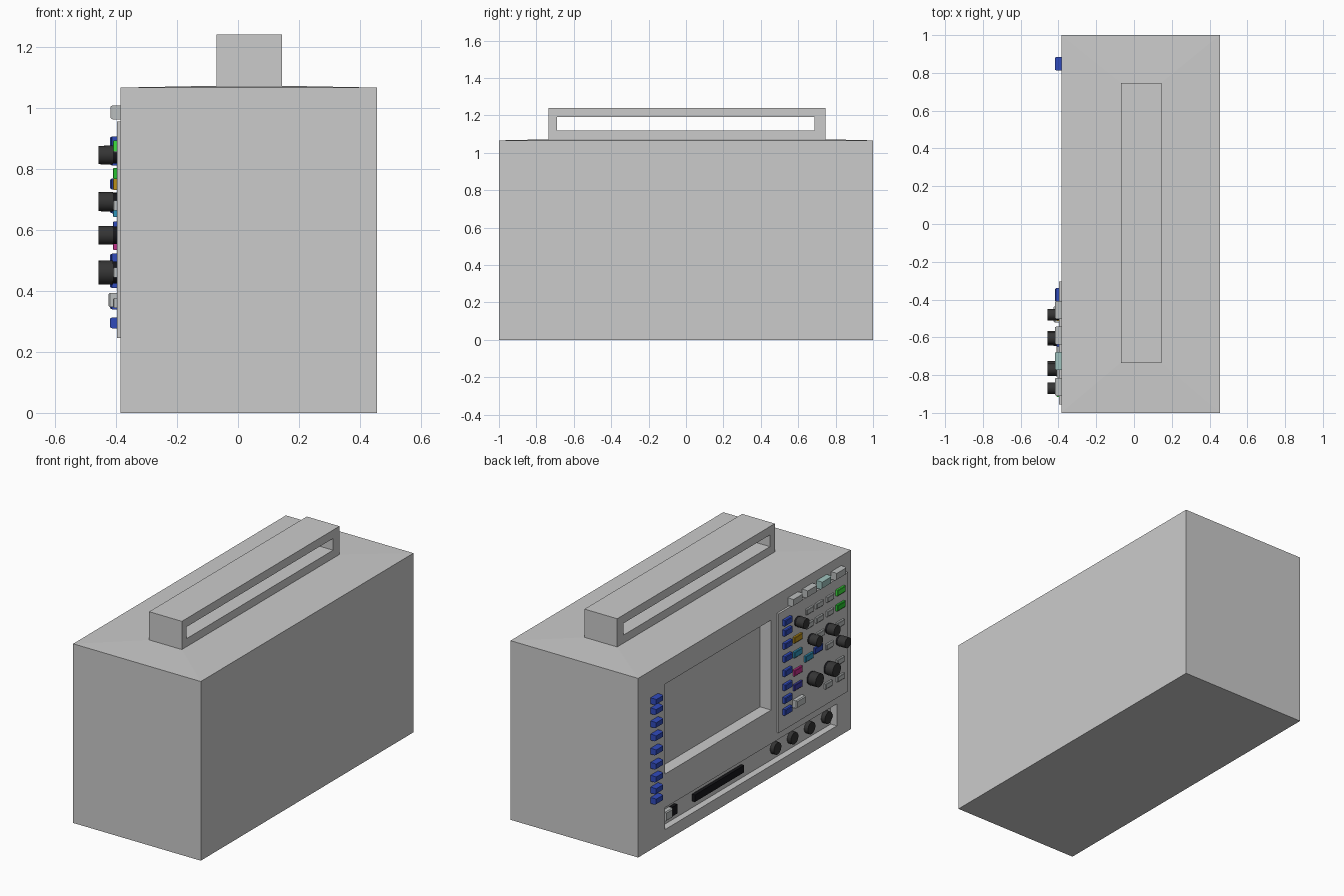
import bpy, bmesh, math
from mathutils import Matrix, Vector

if "Cube" in bpy.data.objects:
    bpy.data.objects.remove(bpy.data.objects["Cube"])

FACE = -0.385      # control face of the case
PANEL = -0.397     # raised control panel
BAY = -0.345       # back of the connector recess


def material(name, rgb):
    m = bpy.data.materials.new(name)
    m.diffuse_color = (*rgb, 1)
    m.use_nodes = True
    m.node_tree.nodes["Principled BSDF"].inputs["Base Color"].default_value = m.diffuse_color
    return m


blue = material("blue", (0.03, 0.07, 0.5))
navy = material("navy", (0.05, 0.05, 0.4))
green = material("green", (0.02, 0.55, 0.03))
bright = material("bright_green", (0.05, 0.75, 0.05))
amber = material("amber", (0.5, 0.28, 0.01))
cyan = material("cyan", (0.03, 0.3, 0.5))
pink = material("pink", (0.55, 0.03, 0.25))
pale = material("pale_grey", (0.5, 0.52, 0.52))
teal = material("pale_teal", (0.35, 0.55, 0.52))
dark = material("dark_grey", (0.035, 0.035, 0.035))
black = material("black", (0.008, 0.008, 0.01))


def finish(bm, name, mat=None):
    bmesh.ops.recalc_face_normals(bm, faces=bm.faces)
    me = bpy.data.meshes.new(name)
    bm.to_mesh(me)
    bm.free()
    ob = bpy.data.objects.new(name, me)
    bpy.context.collection.objects.link(ob)
    if mat:
        me.materials.append(mat)
    return ob


def box_bm(lo, hi):
    lo, hi = Vector(lo), Vector(hi)
    bm = bmesh.new()
    bmesh.ops.create_cube(bm, size=1, matrix=Matrix.Translation((lo + hi) / 2)
                          @ Matrix.Diagonal((*(hi - lo), 1)))
    return bm


def box(name, lo, hi, mat=None):
    return finish(box_bm(lo, hi), name, mat)


def cut(ob, lo, hi):
    cutter = box("cutter", lo, hi)
    cutter.hide_render = True
    mod = ob.modifiers.new("recess", 'BOOLEAN')
    mod.operation, mod.solver, mod.object = 'DIFFERENCE', 'EXACT', cutter
    bpy.context.view_layer.objects.active = ob
    bpy.ops.object.modifier_apply(modifier=mod.name)
    bpy.data.objects.remove(cutter)


def button(name, y, z, w, h, depth, mat, base=FACE):
    # block key with a slightly smaller raised front
    bm = box_bm((base - depth * 0.8, y - w / 2, z - h / 2), (base + 0.002, y + w / 2, z + h / 2))
    bm.normal_update()
    front = min(bm.faces, key=lambda f: f.calc_center_median().x)
    bmesh.ops.inset_region(bm, faces=[front], thickness=h * 0.14)
    for v in front.verts:
        v.co.x = base - depth
    return finish(bm, name, mat)


def disc(name, y, z, r, x0, x1, mat, r2=None):
    # cylinder pointing out of the control face
    bm = bmesh.new()
    bmesh.ops.create_cone(bm, cap_ends=True, segments=24, radius1=r, radius2=r2 or r,
                          depth=abs(x1 - x0),
                          matrix=Matrix.Translation(((x0 + x1) / 2, y, z))
                          @ Matrix.Rotation(-math.pi / 2, 4, 'Y'))
    ob = finish(bm, name, mat)
    bpy.ops.object.select_all(action='DESELECT')
    ob.select_set(True)
    bpy.context.view_layer.objects.active = ob
    bpy.ops.object.shade_smooth_by_angle(angle=math.radians(40))
    return ob


# Case with a very low hipped top rising to the handle
bm = box_bm((FACE, -1, 0), (0.455, 1, 1.066))
top = max(bm.faces, key=lambda f: f.calc_center_median().z)
ring = bmesh.ops.inset_region(bm, faces=[top], thickness=0.1)
for v in top.verts:
    v.co = Vector((-0.07 if v.co.x < 0.03 else 0.145, -0.735 if v.co.y < 0 else 0.747, 1.072))
case = finish(bm, "case")
cut(case, (FACE - 0.1, -0.25, 0.40), (FACE + 0.072, 0.746, 0.935))   # screen recess
cut(case, (FACE - 0.1, -0.868, 0.07), (BAY, 0.746, 0.20))            # connector recess

# Carrying handle with a through slot
handle = box("handle", (-0.07, -0.735, 1.066), (0.145, 0.747, 1.24))
cut(handle, (-0.2, -0.69, 1.12), (0.3, 0.687, 1.19))

# Raised control panel
box("control_panel", (PANEL, -0.955, 0.245), (FACE + 0.002, -0.305, 0.955))

# Blue soft keys on both sides of the screen
rows = (0.888, 0.828, 0.75, 0.672, 0.588, 0.504, 0.427, 0.357, 0.295)
for i, z in enumerate(rows):
    button(f"left_soft_key_{i}", 0.848, z, 0.07, 0.036, 0.034, blue)
    if i < 8:
        button(f"right_soft_key_{i}", -0.375, z, 0.07, 0.036, 0.02, blue, PANEL)

# Top row keys above the panel
for i, (y, m) in enumerate(((-0.455, pale), (-0.59, pale), (-0.725, teal), (-0.862, pale))):
    button(f"top_key_{i}", y, 0.985, 0.095, 0.046, 0.033, m)

# Coloured channel and run keys
for i, (y, z, m) in enumerate((
        (-0.475, 0.748, amber), (-0.475, 0.66, cyan), (-0.475, 0.552, pink), (-0.475, 0.465, navy),
        (-0.58, 0.595, cyan), (-0.668, 0.61, blue), (-0.878, 0.875, bright), (-0.878, 0.785, green))):
    button(f"colour_key_{i}", y, z, 0.075, 0.036, 0.013, m, PANEL)
button("menu_key", -0.478, 0.37, 0.085, 0.046, 0.028, pale, PANEL)

# Small pale keys
for i, (y, z) in enumerate((
        (-0.587, 0.87), (-0.68, 0.87), (-0.78, 0.87), (-0.587, 0.785), (-0.68, 0.785), (-0.78, 0.785),
        (-0.69, 0.69), (-0.775, 0.59), (-0.878, 0.68), (-0.878, 0.46), (-0.878, 0.36), (-0.765, 0.36))):
    button(f"small_key_{i}", y, z, 0.065, 0.032, 0.012, pale, PANEL)

# Rotary knobs with a thin base collar
for i, (y, z, r) in enumerate((
        (-0.48, 0.845, 0.031), (-0.605, 0.692, 0.032), (-0.77, 0.692, 0.032),
        (-0.87, 0.582, 0.031), (-0.605, 0.46, 0.04), (-0.765, 0.46, 0.04))):
    disc(f"knob_collar_{i}", y, z, r * 0.92, PANEL + 0.002, -0.413, black)
    disc(f"knob_{i}", y, z, r, -0.41, -0.457, dark, r * 0.97)

# Round sockets, wide connector, data port and power key in the lower recess
for i in range(4):
    disc(f"input_socket_{i}", -0.333 - 0.16 * i, 0.135, 0.035, BAY + 0.002, BAY - 0.025, dark)
box("wide_connector", (BAY - 0.02, -0.025, 0.11), (BAY + 0.002, 0.437, 0.152), black)
box("data_port", (BAY - 0.02, 0.603, 0.105), (BAY + 0.002, 0.648, 0.16), black)
button("power_key", 0.69, 0.132, 0.07, 0.055, 0.03, pale, BAY)
